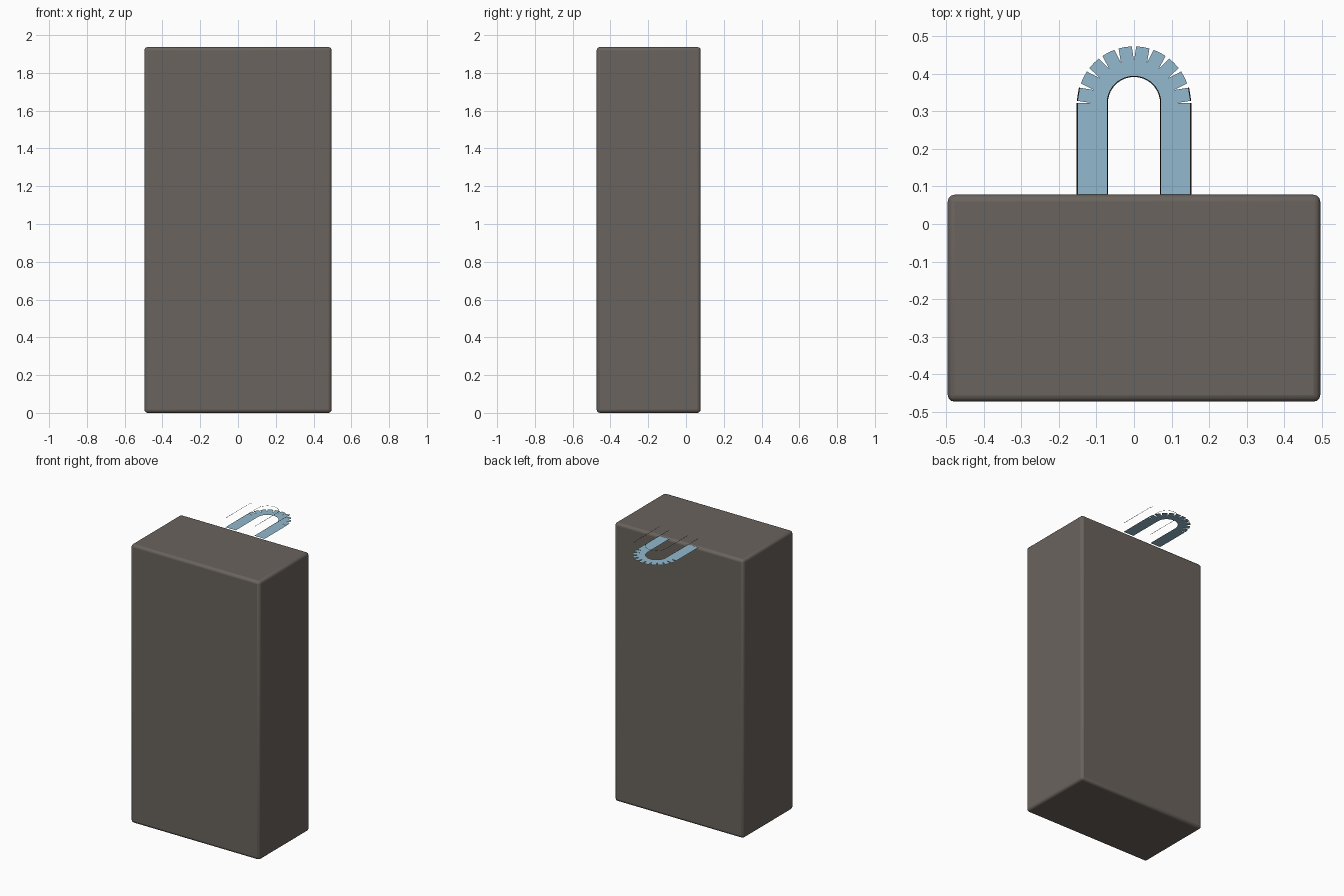
import bpy, bmesh, math

if "Cube" in bpy.data.objects:
    bpy.data.objects.remove(bpy.data.objects["Cube"])

CY = 0.322                              # centre of the loop's bend
R_IN, R_NOTCH, R_OUT = 0.071, 0.112, 0.151
Y_BACK, Z_TOP, Z_LINE = 0.078, 1.937, 2.0


def material(name, rgb):
    m = bpy.data.materials.new(name)
    m.diffuse_color = (*rgb, 1)
    m.use_nodes = True
    m.node_tree.nodes["Principled BSDF"].inputs["Base Color"].default_value = m.diffuse_color
    return m


brown = material("warm grey", (0.143, 0.125, 0.110))
blue = material("light blue", (0.29, 0.48, 0.62))
dark = material("dark line", (0.025, 0.021, 0.018))


def finish(bm, name, mat):
    bmesh.ops.remove_doubles(bm, verts=bm.verts, dist=1e-5)
    me = bpy.data.meshes.new(name)
    bm.to_mesh(me)
    bm.free()
    me.materials.append(mat)
    ob = bpy.data.objects.new(name, me)
    bpy.context.collection.objects.link(ob)
    return ob


def polar(r, deg):
    a = math.radians(deg)
    return (r * math.cos(a), CY + r * math.sin(a))


def face(bm, pts, z):
    bm.faces.new([bm.verts.new((x, y, z)) for x, y in pts])


def ribbon(bm, path, offset):
    """Flat strip along a list of (inner, outer) point pairs."""
    for (a, b), (c, d) in zip(path, path[1:]):
        face(bm, [a, b, d, c] if offset > 0 else [a, c, d, b], Z_LINE)


# Body: tall block with softly bevelled edges
bpy.ops.mesh.primitive_cube_add(size=1, location=(0, (Y_BACK - 0.473) / 2, Z_TOP / 2))
body = bpy.context.object
body.name = "body"
body.scale = (0.992, Y_BACK + 0.473, Z_TOP)
bpy.ops.object.transform_apply(location=False, rotation=False, scale=True)
bev = body.modifiers.new("edge_bevel", 'BEVEL')
bev.width, bev.segments = 0.018, 3
body.data.materials.append(brown)
bpy.ops.object.shade_smooth_by_angle(angle=math.radians(35))

# Loop: flat U-shaped strap with a notched outer bend
bm = bmesh.new()
for s in (-1, 1):
    xs = sorted((s * R_IN, s * R_OUT))
    face(bm, [(xs[0], Y_BACK), (xs[1], Y_BACK), (xs[1], CY), (xs[0], CY)], Z_TOP)
STEP, GAP = 18, 2.2
for i in range(10):
    a0, a1 = i * STEP, (i + 1) * STEP
    mid = (a0 + a1) / 2
    for p, q in ((a0, mid), (mid, a1)):
        face(bm, [polar(R_IN, p), polar(R_NOTCH, p), polar(R_NOTCH, q), polar(R_IN, q)], Z_TOP)
    face(bm, [polar(R_NOTCH, a0), polar(R_OUT, a0 + GAP), polar(R_OUT, mid),
              polar(R_OUT, a1 - GAP), polar(R_NOTCH, a1), polar(R_NOTCH, mid)], Z_TOP)
finish(bm, "strap_loop", blue)

# Inner outline: thin U-shaped line floating above the strap
W = 0.0015
bm = bmesh.new()
inner = [((R_IN - W, Y_BACK), (R_IN + W, Y_BACK))]
inner += [(polar(R_IN - W, a), polar(R_IN + W, a)) for a in range(0, 181, 9)]
inner += [((-R_IN + W, Y_BACK), (-R_IN - W, Y_BACK))]
ribbon(bm, inner, 1)
finish(bm, "inner_outline", dark)

# Outer outline: thin straight lines and a short dash on each side
bm = bmesh.new()
for s in (1, -1):
    for path in ([((R_OUT - W, Y_BACK), (R_OUT + W, Y_BACK)), ((R_OUT - W, CY), (R_OUT + W, CY))],
                 [(polar(R_OUT - W, a), polar(R_OUT + W, a)) for a in (GAP, STEP - GAP)]):
        ribbon(bm, [((s * a[0], a[1]), (s * b[0], b[1])) for a, b in path], s)
finish(bm, "outer_outline", dark)
